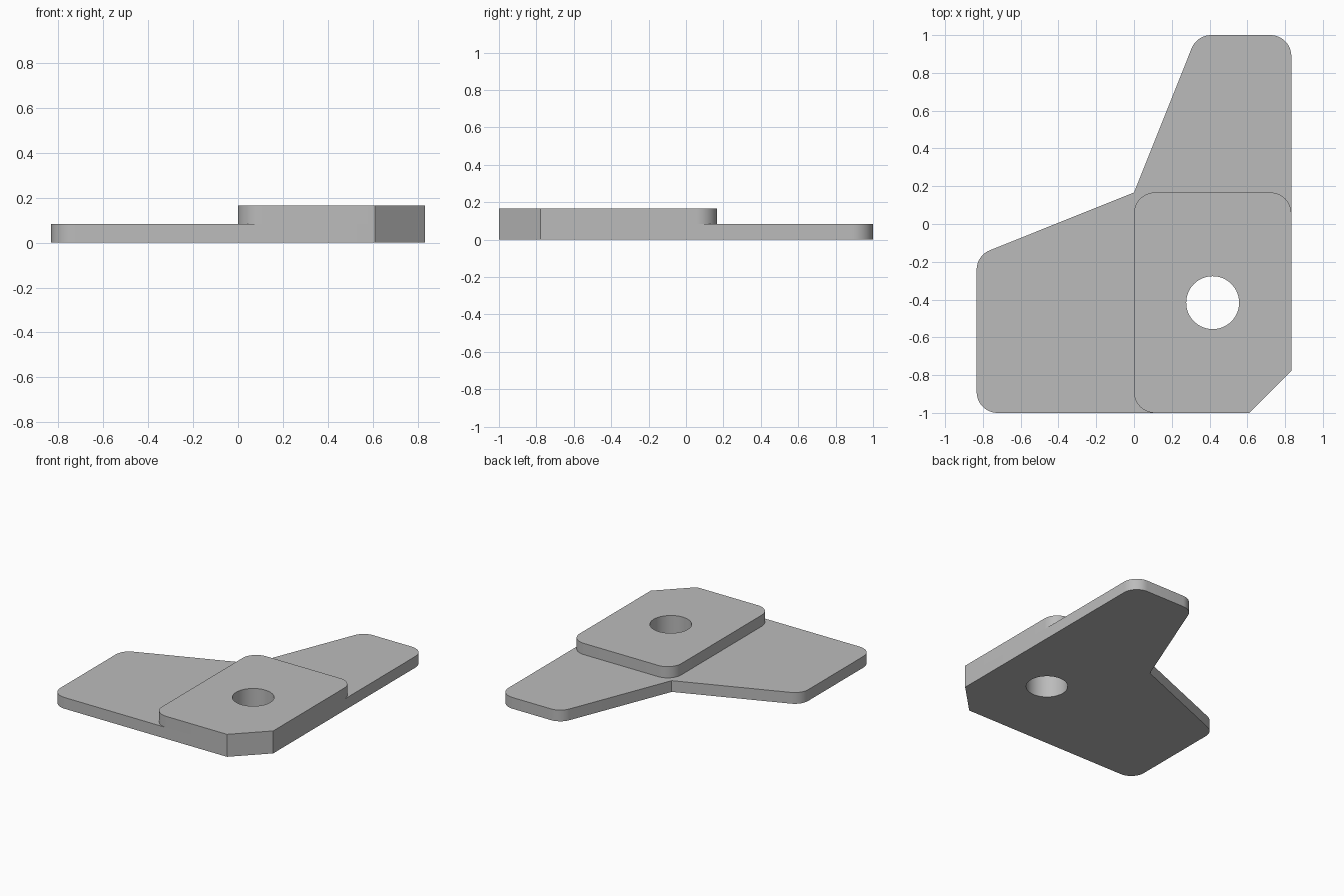
import bpy, bmesh, math
from mathutils import Vector

if "Cube" in bpy.data.objects:
    bpy.data.objects.remove(bpy.data.objects["Cube"])

WIDE, STEP, R = 0.833, 0.0833, 0.111
NOTCH = 0.167
HOLE_CENTRE, HOLE_RADIUS = Vector((0.4165, -0.4165)), 0.14

grey = bpy.data.materials.new("plain grey")
grey.use_nodes = True
colour = (0.5, 0.5, 0.5, 1)
grey.diffuse_color = colour
grey.node_tree.nodes["Principled BSDF"].inputs["Base Color"].default_value = colour


def rounded_outline(corners, segments=12):
    """Corners are (x, y, radius); a zero radius stays sharp."""
    points = []
    for i, (x, y, radius) in enumerate(corners):
        p = Vector((x, y))
        if radius == 0:
            points.append(p)
            continue
        a = (Vector(corners[i - 1][:2]) - p).normalized()
        b = (Vector(corners[(i + 1) % len(corners)][:2]) - p).normalized()
        half = a.angle(b) / 2
        centre = p + (a + b).normalized() * radius / math.sin(half)
        start = p + a * radius / math.tan(half) - centre
        end = p + b * radius / math.tan(half) - centre
        for k in range(segments + 1):
            t = k / segments
            sweep = math.pi - 2 * half
            points.append(centre + (start * math.sin((1 - t) * sweep)
                                    + end * math.sin(t * sweep)) / math.sin(sweep))
    return points


def plate(name, corners, z):
    """Extrude an outline with a round hole through it."""
    hole = [HOLE_CENTRE + HOLE_RADIUS * Vector((math.cos(a), math.sin(a)))
            for a in (math.tau * k / 64 for k in range(64))]
    bm = bmesh.new()
    edges = []
    for loop in (rounded_outline(corners), hole):
        verts = [bm.verts.new((p.x, p.y, z)) for p in loop]
        edges += [bm.edges.new((verts[i - 1], verts[i])) for i in range(len(verts))]
    bmesh.ops.triangle_fill(bm, edges=edges, use_beauty=True)
    top = bmesh.ops.extrude_face_region(bm, geom=bm.faces[:])["geom"]
    bmesh.ops.translate(bm, vec=(0, 0, STEP),
                        verts=[g for g in top if isinstance(g, bmesh.types.BMVert)])
    bmesh.ops.recalc_face_normals(bm, faces=bm.faces[:])
    mesh = bpy.data.meshes.new(name)
    bm.to_mesh(mesh)
    bm.free()
    mesh.materials.append(grey)
    obj = bpy.data.objects.new(name, mesh)
    bpy.context.collection.objects.link(obj)
    bpy.ops.object.select_all(action="DESELECT")
    obj.select_set(True)
    bpy.context.view_layer.objects.active = obj
    bpy.ops.object.shade_smooth_by_angle(angle=math.radians(30))


# Both plates share the clipped front corner
clipped_corner = [(0.61, -1, 0), (WIDE, -0.777, 0)]

# Thin base with two tapering wings
plate("winged_base", [(-WIDE, -1, R)] + clipped_corner + [
    (WIDE, 1, R), (0.333, 1, R), (0, NOTCH, 0), (-WIDE, -NOTCH, R)], 0)

# Raised pad around the hole
plate("raised_pad", [(0, -1, R)] + clipped_corner + [
    (WIDE, NOTCH, R), (0, NOTCH, R)], STEP)
